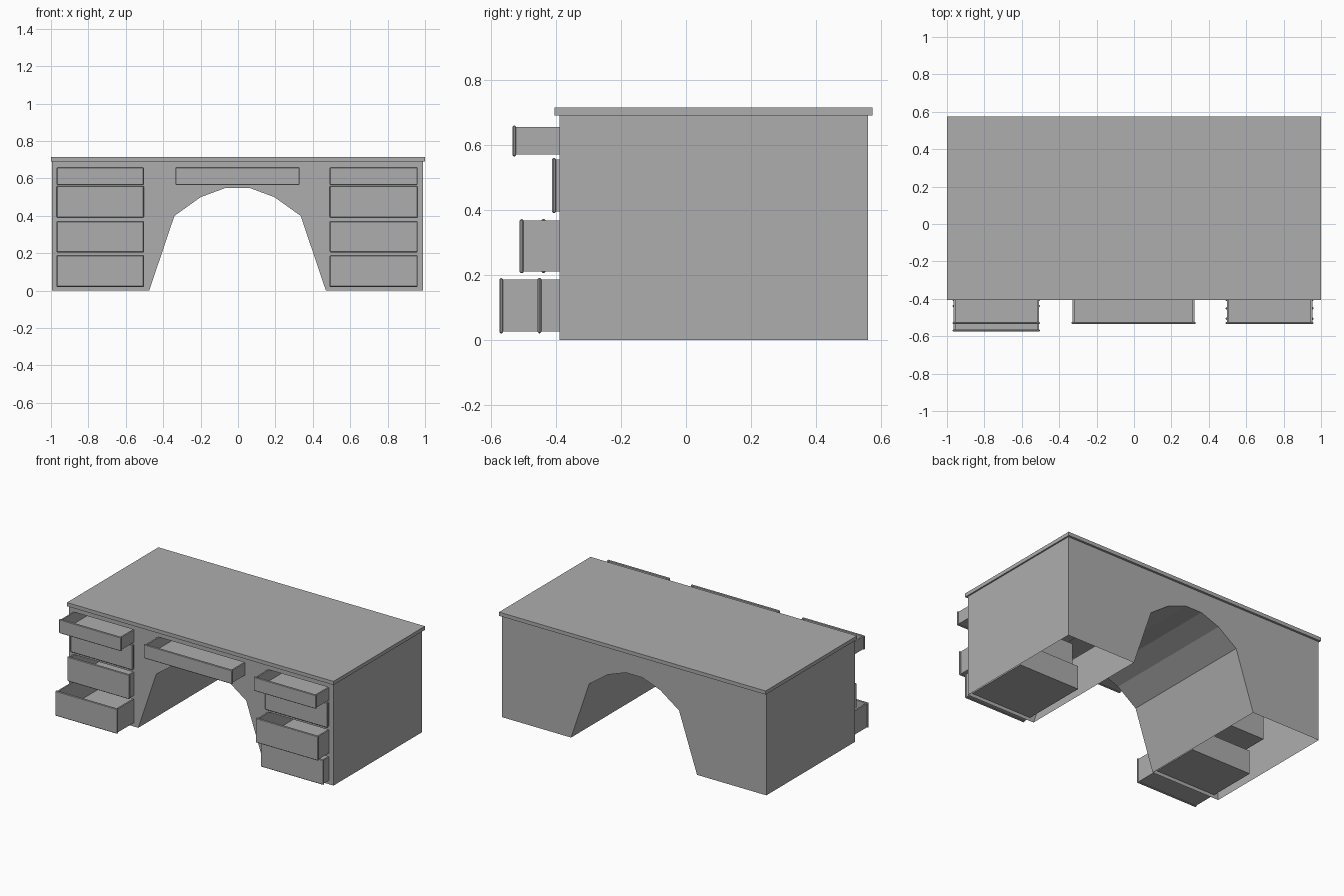
import bpy, bmesh

if "Cube" in bpy.data.objects:
    bpy.data.objects.remove(bpy.data.objects["Cube"], do_unlink=True)

grey = bpy.data.materials.new("desk_grey")
grey.use_nodes = True
colour = (0.42, 0.42, 0.42, 1)
grey.diffuse_color = colour
grey.node_tree.nodes["Principled BSDF"].inputs["Base Color"].default_value = colour


def finish(name, bm):
    bmesh.ops.recalc_face_normals(bm, faces=bm.faces)
    mesh = bpy.data.meshes.new(name)
    bm.to_mesh(mesh)
    bm.free()
    mesh.materials.append(grey)
    obj = bpy.data.objects.new(name, mesh)
    bpy.context.collection.objects.link(obj)
    return obj


def add_box(bm, x0, x1, y0, y1, z0, z1):
    made = bmesh.ops.create_cube(bm, size=1)["verts"]
    for v in made:
        v.co.x = x1 if v.co.x > 0 else x0
        v.co.y = y1 if v.co.y > 0 else y0
        v.co.z = z1 if v.co.z > 0 else z0


FRONT, BACK, TOP = -0.39, 0.56, 0.69
DEPTH, LIP, WALL = 0.52, 0.012, 0.01

# Drawer rows: name, z range, front position on the right (-x) and left (+x)
rows = [
    ("top", 0.565, 0.66, -0.535, -0.535),
    ("upper", 0.39, 0.56, -0.412, -0.412),
    ("middle", 0.205, 0.372, -0.445, -0.512),
    ("bottom", 0.02, 0.19, -0.575, -0.457),
]
drawers = [("centre_drawer", -0.335, 0.33, 0.565, 0.66, -0.535)]
for row, z0, z1, y_right, y_left in rows:
    drawers.append((f"right_{row}_drawer", -0.97, -0.503, z0, z1, y_right))
    drawers.append((f"left_{row}_drawer", 0.49, 0.96, z0, z1, y_left))


# Drawer: open tray behind a slightly larger bevelled front plate
def make_drawer(name, x0, x1, z0, z1, y):
    bm = bmesh.new()
    add_box(bm, x0, x1, y, y + LIP, z0, z1)
    bmesh.ops.bevel(bm, geom=list(bm.edges), offset=0.004, segments=1, affect='EDGES')
    x0, x1, z0, z1 = x0 + 0.006, x1 - 0.006, z0 + 0.005, z1 - 0.005
    y0, y1 = y + LIP - 0.002, y + DEPTH
    add_box(bm, x0, x1, y0, y1, z0, z0 + WALL)
    add_box(bm, x0, x0 + WALL, y0, y1, z0 + WALL, z1)
    add_box(bm, x1 - WALL, x1, y0, y1, z0 + WALL, z1)
    add_box(bm, x0 + WALL, x1 - WALL, y1 - WALL, y1, z0 + WALL, z1)
    finish(name, bm)


for d in drawers:
    make_drawer(*d)

# Desk body: thin shell, open underneath, with an arched knee space
arch = [(-0.475, 0), (-0.34, 0.4), (-0.2, 0.5), (-0.065, 0.55),
        (0.06, 0.55), (0.195, 0.5), (0.335, 0.4), (0.47, 0)]
outline = [(-0.995, TOP), (-0.995, 0)] + arch + [(0.99, 0), (0.99, TOP)]
bm = bmesh.new()


def loop(points, y):
    verts = [bm.verts.new((x, y, z)) for x, z in points]
    edges = [bm.edges.new((v, verts[i - 1])) for i, v in enumerate(verts)]
    return verts, edges


front_verts, front_edges = loop(outline, FRONT)
back_verts, _ = loop(outline, BACK)
bm.faces.new(back_verts)

# Drawer openings in the front panel
for _, x0, x1, z0, z1, _ in drawers:
    a, b, c, d = x0 + 0.005, x1 - 0.005, z0 + 0.004, z1 - 0.004
    front_edges += loop([(a, c), (b, c), (b, d), (a, d)], FRONT)[1]
bmesh.ops.triangle_fill(bm, edges=front_edges, use_beauty=True, normal=(0, -1, 0))

# Side and arch walls; the undersides of both pedestals stay open
for i, (x, z) in enumerate(outline):
    if z == 0 and outline[i - 1][1] == 0:
        continue
    bm.faces.new((front_verts[i - 1], front_verts[i], back_verts[i], back_verts[i - 1]))
finish("desk_body", bm)

# Table top
bm = bmesh.new()
add_box(bm, -1, 1, -0.405, 0.575, TOP, 0.715)
finish("table_top", bm)
